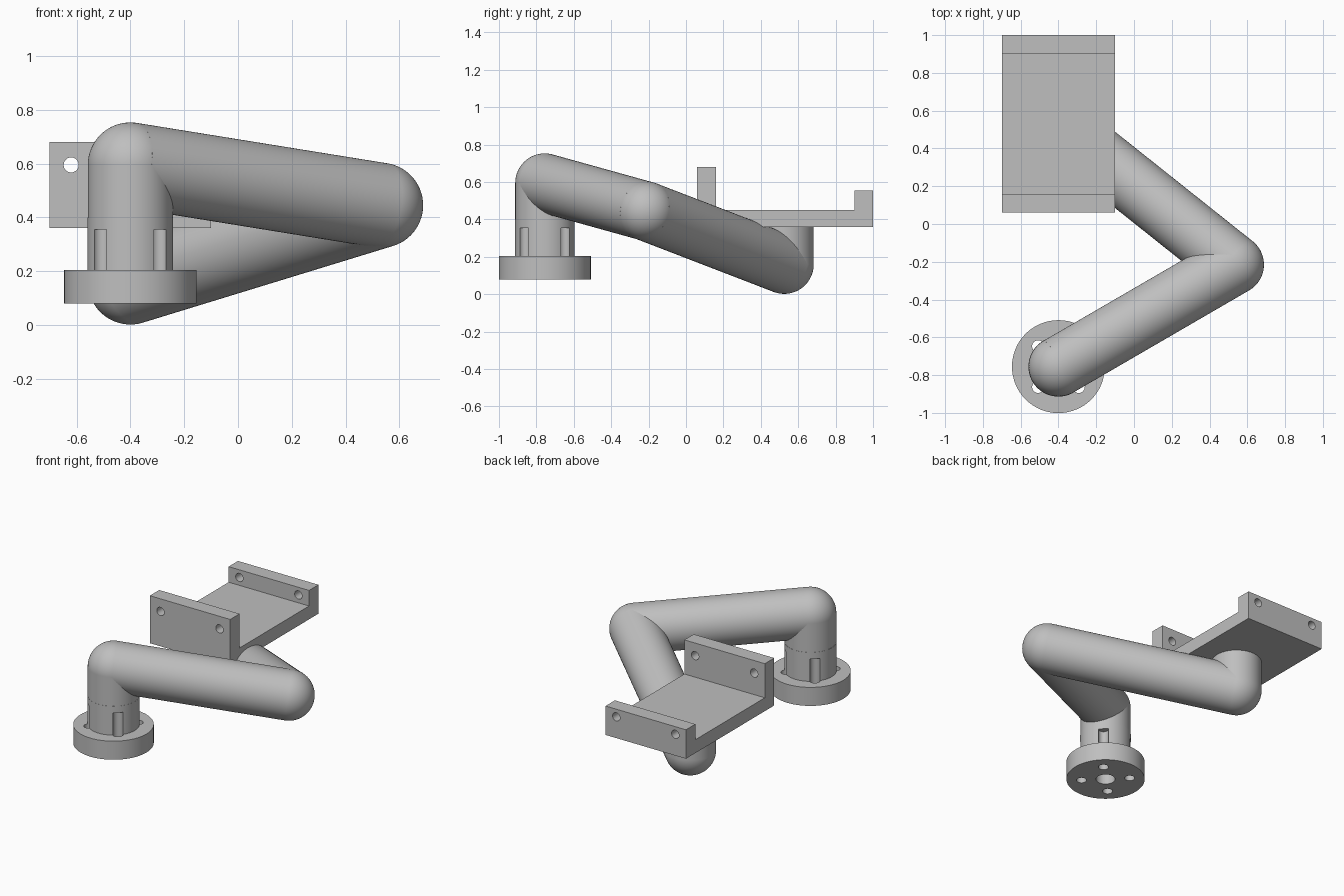
import bpy
import bmesh
from math import radians, pi, cos, sin
from mathutils import Vector, Matrix

cube = bpy.data.objects.get("Cube")
if cube:
    bpy.data.objects.remove(cube, do_unlink=True)

grey = bpy.data.materials.new("plain grey")
grey.use_nodes = True
colour = (0.52, 0.52, 0.52, 1)
grey.diffuse_color = colour
grey.node_tree.nodes["Principled BSDF"].inputs["Base Color"].default_value = colour

TUBE = 0.158
SHOULDER = Vector((-0.40, -0.755, 0.595))
ELBOW = Vector((0.53, -0.215, 0.445))
WRIST = Vector((-0.40, 0.525, 0.16))


def finish(name, bm):
    bmesh.ops.recalc_face_normals(bm, faces=bm.faces)
    mesh = bpy.data.meshes.new(name)
    bm.to_mesh(mesh)
    bm.free()
    mesh.materials.append(grey)
    obj = bpy.data.objects.new(name, mesh)
    bpy.context.collection.objects.link(obj)
    return obj


def select(obj):
    bpy.ops.object.select_all(action='DESELECT')
    obj.select_set(True)
    bpy.context.view_layer.objects.active = obj


def smooth(obj):
    select(obj)
    bpy.ops.object.shade_smooth_by_angle(angle=radians(30))


def rod(name, start, end, radius, sides=64):
    start, end = Vector(start), Vector(end)
    axis = end - start
    turn = axis.to_track_quat('Z', 'Y').to_matrix().to_4x4()
    bm = bmesh.new()
    bmesh.ops.create_cone(bm, cap_ends=True, segments=sides, radius1=radius, radius2=radius,
                          depth=axis.length,
                          matrix=Matrix.Translation((start + end) / 2) @ turn)
    return finish(name, bm)


def ball(name, centre):
    bm = bmesh.new()
    bmesh.ops.create_uvsphere(bm, u_segments=64, v_segments=32, radius=TUBE,
                              matrix=Matrix.Translation(centre))
    return finish(name, bm)


def drill(obj, cutters):
    for cutter in cutters:
        cutter.hide_render = True
        mod = obj.modifiers.new("drill", 'BOOLEAN')
        mod.operation = 'DIFFERENCE'
        mod.solver = 'EXACT'
        mod.object = cutter
        select(obj)
        bpy.ops.object.modifier_apply(modifier=mod.name)
        bpy.data.objects.remove(cutter, do_unlink=True)


# Mounting flange with collar, turned from a profile
profile = [(0, 0.08), (0.246, 0.08), (0.246, 0.205), (0.159, 0.205), (0.159, 0.40), (0, 0.40)]
bm = bmesh.new()
verts = [bm.verts.new((r, 0, z)) for r, z in profile]
edges = [bm.edges.new(pair) for pair in zip(verts, verts[1:])]
bmesh.ops.spin(bm, geom=verts + edges, axis=(0, 0, 1), cent=(0, 0, 0),
               angle=2 * pi, steps=64, use_duplicate=False)
bmesh.ops.remove_doubles(bm, verts=bm.verts, dist=0.0001)
bmesh.ops.translate(bm, verts=bm.verts, vec=(SHOULDER.x, SHOULDER.y, 0))
flange = finish("mounting_flange", bm)

# Bolt channels and central bore
cutters = []
for i in range(4):
    a = pi / 4 + i * pi / 2
    x, y = SHOULDER.x + 0.152 * cos(a), SHOULDER.y + 0.152 * sin(a)
    cutters.append(rod("bolt_cutter", (x, y, 0), (x, y, 0.355), 0.032, 24))
cutters.append(rod("bore_cutter", (SHOULDER.x, SHOULDER.y, 0),
                   (SHOULDER.x, SHOULDER.y, 0.36), 0.06, 32))
drill(flange, cutters)
smooth(flange)

# Bent arm: rods with round joints
for part in (
    rod("shoulder_post", (SHOULDER.x, SHOULDER.y, 0.395), SHOULDER, TUBE),
    ball("shoulder_joint", SHOULDER),
    rod("upper_arm", SHOULDER, ELBOW, TUBE),
    ball("elbow_joint", ELBOW),
    rod("lower_arm", ELBOW, WRIST, TUBE),
    ball("wrist_joint", WRIST),
    rod("wrist_post", WRIST, (WRIST.x, WRIST.y, 0.37), TUBE),
):
    smooth(part)

# Bracket: channel section extruded across x
section = [(0.06, 0.36), (1.0, 0.36), (1.0, 0.555), (0.9, 0.555),
           (0.9, 0.45), (0.16, 0.45), (0.16, 0.68), (0.06, 0.68)]
bm = bmesh.new()
face = bm.faces.new([bm.verts.new((-0.7, y, z)) for y, z in section])
grown = bmesh.ops.extrude_face_region(bm, geom=[face])
bmesh.ops.translate(bm, vec=(0.6, 0, 0),
                    verts=[g for g in grown["geom"] if isinstance(g, bmesh.types.BMVert)])
bracket = finish("mounting_bracket", bm)

# Screw holes through both bracket walls
cutters = []
for x in (-0.62, -0.18):
    for y, z in ((0.11, 0.595), (0.95, 0.503)):
        cutters.append(rod("screw_cutter", (x, y - 0.1, z), (x, y + 0.1, z), 0.028, 24))
drill(bracket, cutters)
smooth(bracket)
